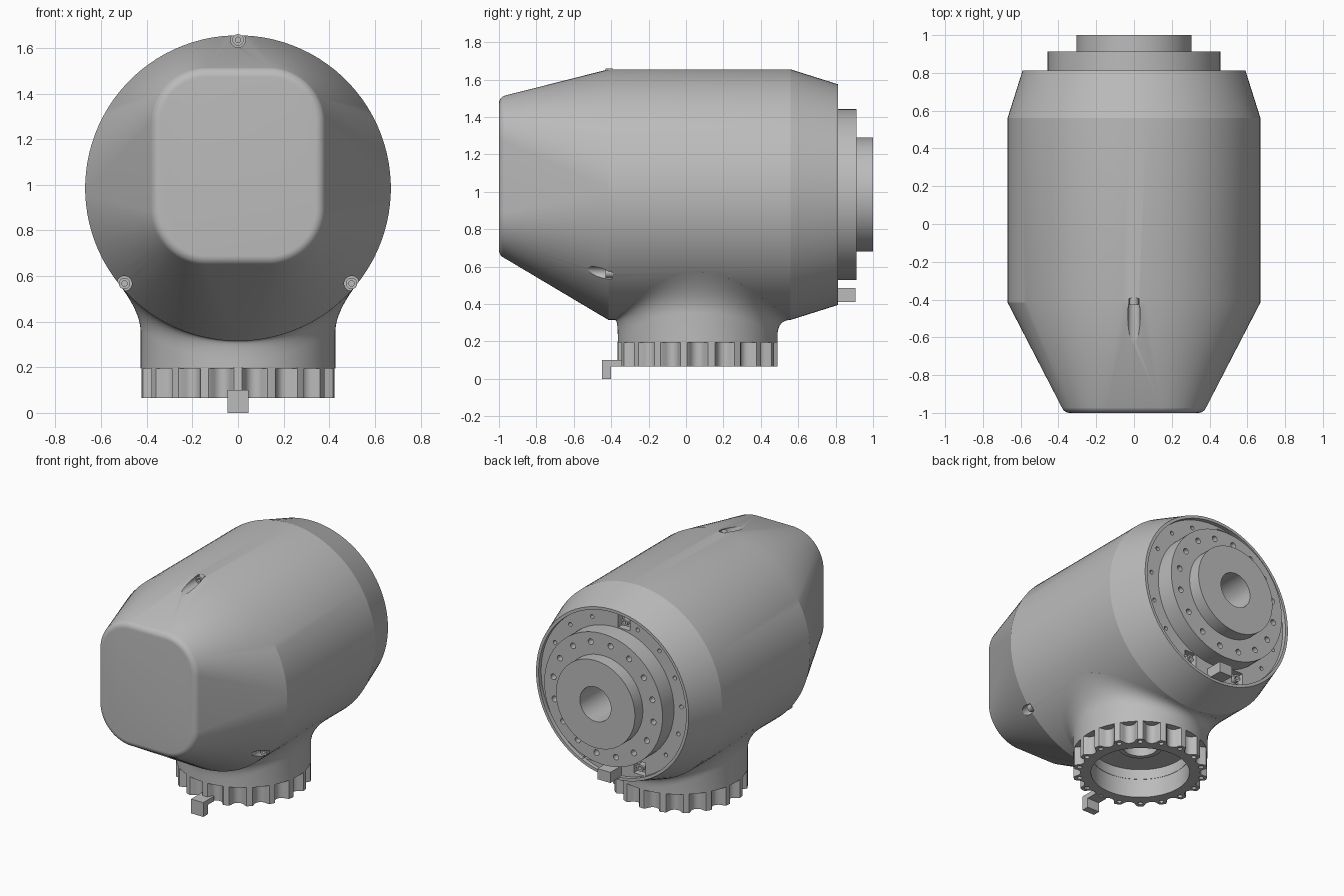
import bpy, bmesh
from math import sin, cos, pi, radians, sqrt

cube = bpy.data.objects.get("Cube")
if cube:
    bpy.data.objects.remove(cube, do_unlink=True)

grey = bpy.data.materials.new("machined grey")
grey.use_nodes = True
grey.diffuse_color = (0.5, 0.5, 0.5, 1)
grey.node_tree.nodes["Principled BSDF"].inputs["Base Color"].default_value = (0.5, 0.5, 0.5, 1)

AXIS_Z = 0.985      # height of the body axis
BODY_R = 0.67
NECK_Y = 0.062      # position of the neck axis
NECK_R = 0.427


def angles(n):
    return [2 * pi * (i + 0.5) / n for i in range(n)]


def loft(bm, rings):
    """Closed skin through equal-length rings, capped at both ends."""
    loops = [[bm.verts.new(p) for p in ring] for ring in rings]
    n = len(loops[0])
    for a, b in zip(loops, loops[1:]):
        for i in range(n):
            j = (i + 1) % n
            bm.faces.new((a[i], a[j], b[j], b[i]))
    bm.faces.new(loops[0])
    bm.faces.new(loops[-1])


def ring_y(r, y, n=96, cx=0, cz=AXIS_Z):
    return [(cx + r * cos(a), y, cz + r * sin(a)) for a in angles(n)]


def ring_z(r, z, n=96, cx=0, cy=NECK_Y):
    return [(cx + r * cos(a), cy + r * sin(a), z) for a in angles(n)]


def box(bm, x, y, z):
    loft(bm, [[(x[0], y[0], h), (x[1], y[0], h), (x[1], y[1], h), (x[0], y[1], h)] for h in z])


def make(name, bm):
    bmesh.ops.recalc_face_normals(bm, faces=bm.faces)
    mesh = bpy.data.meshes.new(name)
    bm.to_mesh(mesh)
    bm.free()
    mesh.materials.append(grey)
    obj = bpy.data.objects.new(name, mesh)
    bpy.context.collection.objects.link(obj)
    return obj


def select(obj):
    bpy.ops.object.select_all(action='DESELECT')
    obj.select_set(True)
    bpy.context.view_layer.objects.active = obj


def cut(obj, cutter_bm):
    cutter = make("cutter", cutter_bm)
    cutter.hide_render = True
    mod = obj.modifiers.new("cut", 'BOOLEAN')
    mod.operation, mod.solver, mod.object = 'DIFFERENCE', 'EXACT', cutter
    select(obj)
    bpy.ops.object.modifier_apply(modifier=mod.name)
    bpy.data.objects.remove(cutter, do_unlink=True)


def smooth(obj, angle=16):
    select(obj)
    bpy.ops.object.shade_smooth_by_angle(angle=radians(angle))


def around(deg, r):
    """Point at an angle and radius about the body axis."""
    return r * cos(radians(deg)), AXIS_Z + r * sin(radians(deg))


def front_outline(inset, y):
    """Rounded rectangle of the front face, shrunk by inset."""
    pts = []
    r = 0.25 - inset
    for a in angles(96):
        sx, sz = (1 if cos(a) > 0 else -1), (1 if sin(a) > 0 else -1)
        pts.append((sx * 0.135 + r * cos(a), y, 1.08 + sz * 0.187 + r * sin(a)))
    return pts


# Main housing: rounded-rectangle nose lofted into a cylinder with a recessed back
rings = []
for i in range(8):
    t = i / 7 * radians(68)
    rings.append(front_outline(0.045 * (1 - sin(t)), -1 + 0.045 * (1 - cos(t))))
rings += [ring_y(r, y) for r, y in ((BODY_R, -0.415), (BODY_R, 0.56), (0.59, 0.813),
                                    (0.57, 0.813), (0.57, 0.785), (0.25, 0.785), (0.25, 0.5))]
bm = bmesh.new()
loft(bm, rings)
housing = make("housing", bm)

bm = bmesh.new()
SIDE_SCREWS = (90, 220, 320)
BACK_SCREWS = (98, 248, 292)
for deg in SIDE_SCREWS:     # stepped screw slots on the shoulder
    x, z = around(deg, 0.65)
    loft(bm, [ring_y(r, y, 24, x, z) for r, y in ((0.033, -0.65), (0.033, -0.395),
                                                  (0.017, -0.395), (0.017, -0.36))])
for deg in BACK_SCREWS:     # pockets in the back recess
    x, z = around(deg, 0.513)
    loft(bm, [ring_y(0.065, y, 4, x, z) for y in (0.74, 0.80)])
for i in range(6):          # small holes in the back recess
    for side in (-1, 1):
        x, z = around(-40 + 22 * i, 0.515)
        loft(bm, [ring_y(0.014, y, 12, side * x, z) for y in (0.75, 0.80)])
cut(housing, bm)
smooth(housing)

# Socket screws in the slots and pockets
bm = bmesh.new()
for degs, r, y0, y1 in ((SIDE_SCREWS, 0.65, -0.43, -0.39), (BACK_SCREWS, 0.513, 0.785, 0.73)):
    for deg in degs:
        x, z = around(deg, r)
        loft(bm, [ring_y(s, y, 24, x, z) for s, y in ((0.025, y1), (0.025, y0), (0.012, y0),
                                                      (0.012, y0 + (y1 - y0) * 0.5))])
smooth(make("screws", bm), 30)

# Output flange with hub and bore
bm = bmesh.new()
loft(bm, [ring_y(r, y) for r, y in ((0.2, 0.52), (0.2, 0.78), (0.457, 0.78), (0.457, 0.912),
                                    (0.305, 0.912), (0.305, 1), (0.12, 1), (0.12, 0.55))])
flange = make("output_flange", bm)
bm = bmesh.new()
for i in range(16):
    x, z = around(22.5 * i + 8, 0.39)
    loft(bm, [ring_y(0.02, y, 16, x, z) for y in (0.86, 0.93)])
cut(flange, bm)
smooth(flange, 30)

# Neck: round column flaring into the underside of the housing
neck_rings = [ring_z(0.11, 0.36), ring_z(0.11, 0.25), ring_z(0.14, 0.25), ring_z(0.14, 0.265),
              ring_z(0.31, 0.265), ring_z(0.31, 0.195), ring_z(NECK_R, 0.195)]
STEPS = 10
flare = [[] for _ in range(STEPS + 1)]
for a in angles(96):
    reach = 0.1 * cos(a) ** 2 + (0.07 if sin(a) > 0 else 0.015) * sin(a) ** 2
    r1 = NECK_R + reach
    x1 = r1 * cos(a)
    drop = sqrt(BODY_R ** 2 - x1 ** 2)
    z1 = AXIS_Z - drop
    zc = z1 - x1 / drop * reach * cos(a)
    for k in range(STEPS + 1):
        t = k / STEPS
        r = NECK_R + reach * t * t
        z = (1 - t) ** 2 * (zc - 0.09) + 2 * t * (1 - t) * zc + t * t * z1
        flare[k].append((r * cos(a), NECK_Y + r * sin(a), z))
bm = bmesh.new()
loft(bm, neck_rings + flare + [ring_z(0.3, 0.7)])
smooth(make("neck", bm), 30)

# Scalloped mounting ring
TEETH = 18


def scallop_ring(z):
    pts = []
    for i in range(TEETH * 16):
        p = abs((i % 16) / 16 - 0.5) / 0.32
        r = NECK_R - (0.05 * sqrt(1 - p * p) if p < 1 else 0)
        a = 2 * pi * i / (TEETH * 16) - pi / 2
        pts.append((r * cos(a), NECK_Y + r * sin(a), z))
    return pts


def plain_ring(r, z):
    return [(r * cos(a - pi / 2), NECK_Y + r * sin(a - pi / 2), z) for a in angles(TEETH * 16)]


bm = bmesh.new()
loft(bm, [plain_ring(0.31, 0.198), plain_ring(0.31, 0.065), scallop_ring(0.065), scallop_ring(0.2)])
mount = make("mounting_ring", bm)
bm = bmesh.new()
for i in range(TEETH):
    a = 2 * pi * i / TEETH - pi / 2
    loft(bm, [ring_z(0.016, z, 12, 0.39 * cos(a), NECK_Y + 0.39 * sin(a)) for z in (0.03, 0.13)])
# Open the middle so the neck recess shows through
loft(bm, [plain_ring(0.312, z) for z in (0.0, 0.3)])
cut(mount, bm)
smooth(mount, 30)

# Locating keys
bm = bmesh.new()
profile = ((-0.45, 0), (-0.4, 0), (-0.4, 0.065), (-0.33, 0.065), (-0.33, 0.1), (-0.45, 0.1))
loft(bm, [[(x, y, z) for y, z in profile] for x in (-0.047, 0.047)])
make("front_key", bm)
bm = bmesh.new()
box(bm, (-0.05, 0.05), (0.76, 0.906), (0.412, 0.486))
make("back_key", bm)
